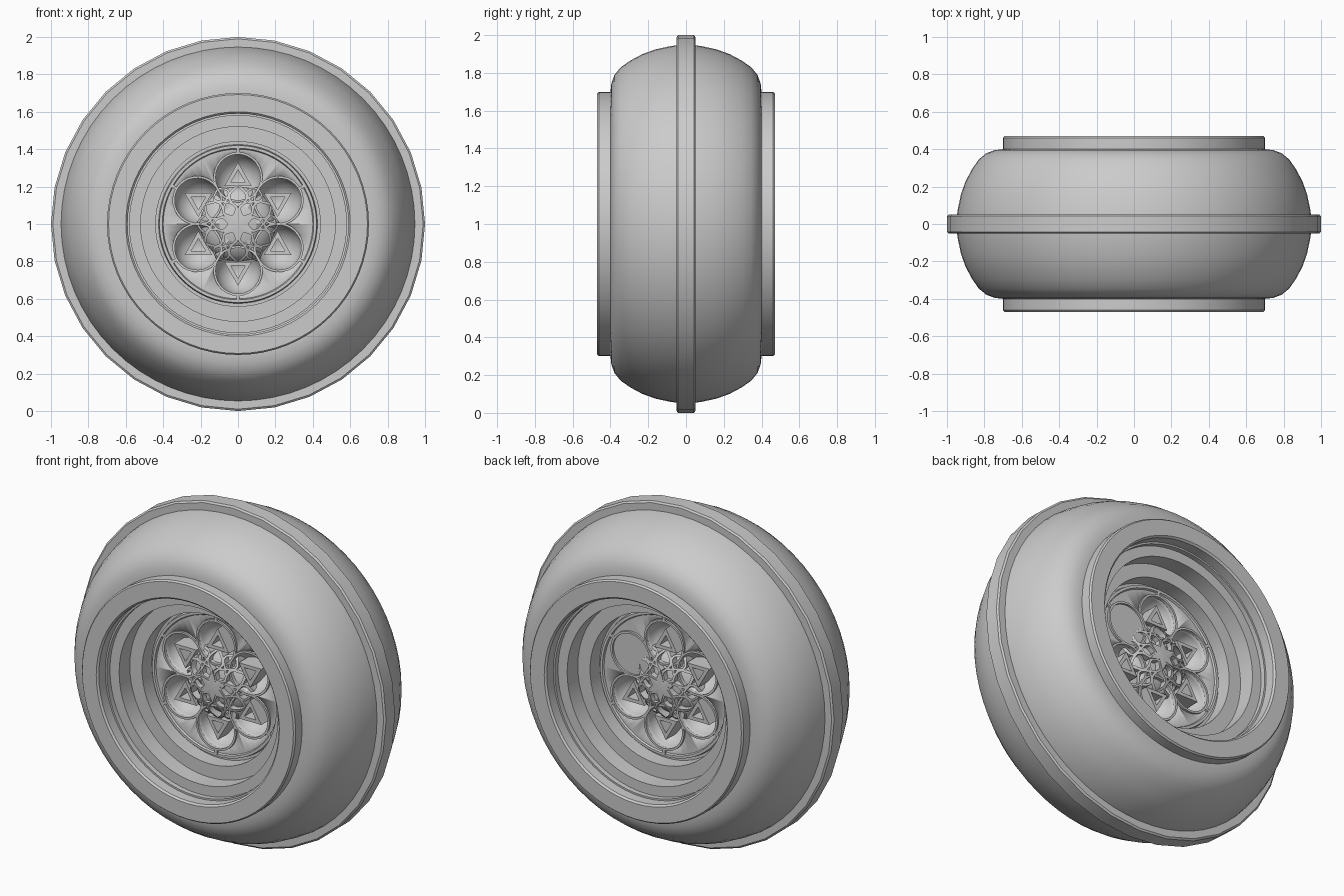
import bpy, bmesh
from math import sin, cos, pi, radians, sqrt
from mathutils import Vector

if "Cube" in bpy.data.objects:
    bpy.data.objects.remove(bpy.data.objects["Cube"])

CZ = 1.0  # axle height


def finish(name, bm, angle=35):
    bmesh.ops.recalc_face_normals(bm, faces=bm.faces)
    me = bpy.data.meshes.new(name)
    bm.to_mesh(me)
    bm.free()
    ob = bpy.data.objects.new(name, me)
    bpy.context.collection.objects.link(ob)
    ob.location.z = CZ
    bpy.ops.object.select_all(action='DESELECT')
    ob.select_set(True)
    bpy.context.view_layer.objects.active = ob
    bpy.ops.object.shade_smooth_by_angle(angle=radians(angle))
    return ob


def lathe(name, half, segs):
    """Closed (radius, y) profile given for y > 0, mirrored and spun about the axle."""
    prof = half + [(r, -y) for r, y in reversed(half)]
    bm = bmesh.new()
    rings = []
    for i in range(segs):
        a = 2 * pi * i / segs
        rings.append([bm.verts.new((r * cos(a), y, r * sin(a))) for r, y in prof])
    n = len(prof)
    for i in range(segs):
        p, q = rings[i], rings[(i + 1) % segs]
        for j in range(n):
            k = (j + 1) % n
            bm.faces.new((p[j], p[k], q[k], q[j]))
    return finish(name, bm)


def polar(r, a, y):
    return Vector((r * cos(a), y, r * sin(a)))


def prism_loop(bm, outer, inner, depth):
    """Frame between two matching outlines, extruded inward toward the middle."""
    n = len(outer)
    d = Vector((0, depth, 0))
    of, inn = [bm.verts.new(p) for p in outer], [bm.verts.new(p) for p in inner]
    ob, ib = [bm.verts.new(p + d) for p in outer], [bm.verts.new(p + d) for p in inner]
    for i in range(n):
        j = (i + 1) % n
        for a, b in ((of, inn), (inn, ib), (ib, ob), (ob, of)):
            bm.faces.new((a[i], a[j], b[j], b[i]))


def both_sides(bm):
    """Copy front geometry to the back."""
    g = bmesh.ops.duplicate(bm, geom=bm.verts[:] + bm.edges[:] + bm.faces[:])
    for v in g['geom']:
        if isinstance(v, bmesh.types.BMVert):
            v.co.y = -v.co.y


# Tyre body, rounded shoulders
lathe("tyre", [(0.58, 0.40), (0.70, 0.40), (0.745, 0.395), (0.79, 0.378), (0.83, 0.345),
               (0.865, 0.295), (0.90, 0.23), (0.925, 0.16), (0.942, 0.08), (0.95, 0.02)][::-1]
      + [(0.58, 0.1)], 64)

# Raised centre ridge
lathe("tread_ridge", [(0.92, 0.05), (0.99, 0.05), (1.0, 0.042)], 32)

# Stepped rim with outer lips
lathe("rim", [(0.69, 0.38), (0.70, 0.39), (0.70, 0.46), (0.692, 0.47), (0.60, 0.47), (0.59, 0.46),
              (0.59, 0.37), (0.52, 0.37), (0.52, 0.27), (0.44, 0.27), (0.44, 0.18)], 64)

# Hub plate with groove around its edge
plate = lathe("hub_plate", [(0.45, 0.18), (0.425, 0.18), (0.42, 0.205), (0.405, 0.205),
                            (0.40, 0.195), (0.0005, 0.195)], 64)

# Petal pockets cut into both sides
bm = bmesh.new()
for side in (-1, 1):
    for k in range(6):
        a = pi / 2 + k * pi / 3
        g = bmesh.ops.create_uvsphere(bm, u_segments=24, v_segments=14, radius=1)
        for v in g['verts']:
            c = v.co
            # egg outline, wide toward the rim
            rad, tan = c.x * 0.125 + 0.25, c.y * 0.122
            v.co = (rad * cos(a) - tan * sin(a), side * 0.195 + c.z * 0.13, rad * sin(a) + tan * cos(a))
cut = finish("pocket_cutter", bm)
cut.hide_render = True
cut.hide_set(True)
m = plate.modifiers.new("pockets", 'BOOLEAN')
m.operation, m.object, m.solver = 'DIFFERENCE', cut, 'EXACT'
m.use_self = True

# Triangular frames in the pockets
bm = bmesh.new()
for k in range(6):
    a = pi / 2 + k * pi / 3
    c = polar(0.245, a, -0.19)
    tri = [[c + polar(s, a + t * 2 * pi / 3, 0) for t in range(3)] for s in (0.085, 0.045)]
    prism_loop(bm, tri[0], tri[1], 0.11)
both_sides(bm)
finish("pocket_triangles", bm, 20)

# Petal rims and radial ticks around the pockets
bm = bmesh.new()
for k in range(6):
    a = pi / 2 + k * pi / 3
    arcs = []
    for s in (1.08, 0.98):
        arcs.append([polar(0.25 + 0.125 * s * cos(t), a, -0.207)
                     + polar(0.122 * s * sin(t), a + pi / 2, 0)
                     for t in [2 * pi * i / 28 for i in range(28)]])
    prism_loop(bm, arcs[0], arcs[1], 0.02)
    w = 0.008
    corners = [(0.38, -w), (0.41, -w), (0.41, w), (0.38, w)]
    tick = [polar(r, a, -0.207) + polar(t, a + pi / 2, 0) for r, t in corners]
    f = bm.faces.new([bm.verts.new(p) for p in tick])
    e = bmesh.ops.extrude_face_region(bm, geom=[f])
    for v in e['geom']:
        if isinstance(v, bmesh.types.BMVert):
            v.co.y += 0.02
both_sides(bm)
finish("petal_rims", bm)


# Lattice dome: leaf loops following a shallow dome
def dome(r):
    return -(0.13 + 0.11 * sqrt(max(0, 1 - (r / 0.23) ** 2)))


def on_dome(p):
    return Vector((p.x, dome(sqrt(p.x ** 2 + p.z ** 2)), p.z))


bm = bmesh.new()
N = 10
for r0, r1, hw, t, off in ((0.075, 0.215, 0.055, 0.018, 0), (0.04, 0.14, 0.042, 0.014, pi / 6),
                           (0.13, 0.225, 0.05, 0.015, pi / 6)):
    for k in range(6):
        a = pi / 2 + k * pi / 3 + off
        loops = []
        for ins in (0, t):
            lo, hi, h = r0 + ins, r1 - ins, hw - ins * 0.8
            pts = [(lo + (hi - lo) * i / N, h * sin(pi * i / N)) for i in range(N + 1)]
            pts += [(r, -w) for r, w in pts[-2:0:-1]]
            loops.append([on_dome(polar(r, a, 0) + polar(w, a + pi / 2, 0)) for r, w in pts])
        prism_loop(bm, loops[0], loops[1], 0.06)
both_sides(bm)
finish("hub_lattice", bm)

# Core behind the lattice
lathe("hub_core", [(0.20, 0.12), (0.17, 0.165), (0.12, 0.19), (0.06, 0.205), (0.0005, 0.208)], 48)

# Six-pointed centre star
bm = bmesh.new()
star = [polar(0.10 if i % 2 == 0 else 0.04, pi / 2 + i * pi / 6, -0.24) for i in range(12)]
vs = [bm.verts.new(p) for p in star]
top = bm.verts.new((0, -0.245, 0))
base = [bm.verts.new(p + Vector((0, 0.05, 0))) for p in star]
for i in range(12):
    j = (i + 1) % 12
    bm.faces.new((vs[i], vs[j], top))
    bm.faces.new((vs[i], base[i], base[j], vs[j]))
both_sides(bm)
finish("hub_star", bm, 20)
